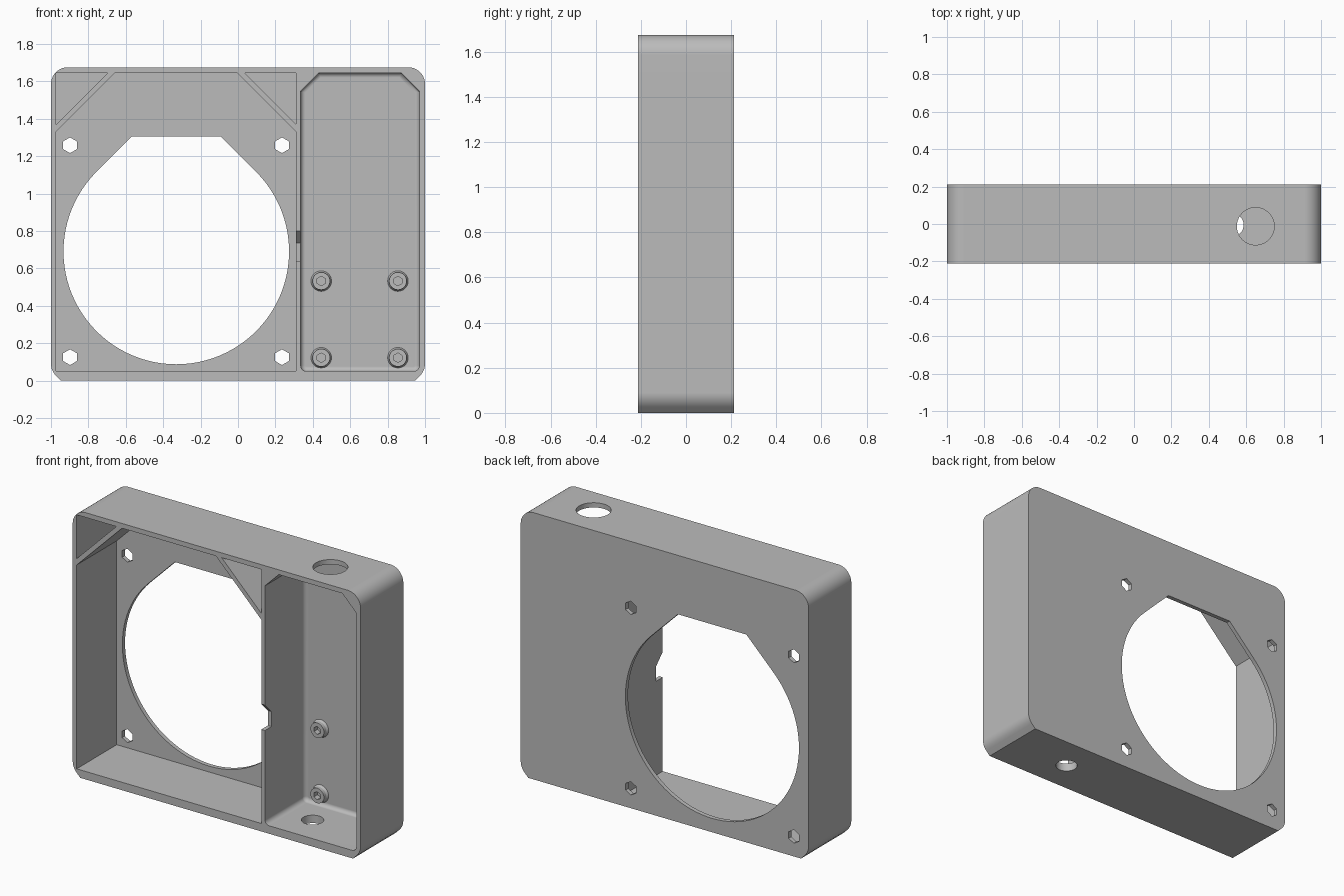
import bpy, bmesh, math

if "Cube" in bpy.data.objects:
    bpy.data.objects.remove(bpy.data.objects["Cube"], do_unlink=True)

FRONT, BACK, FLOOR = -0.212, 0.212, 0.185   # depth of rim, back face, pocket floor

grey = bpy.data.materials.new("plain grey")
grey.use_nodes = True
GREY = (0.5, 0.5, 0.5, 1)
grey.diffuse_color = GREY
grey.node_tree.nodes["Principled BSDF"].inputs["Base Color"].default_value = GREY


def arc(cx, cz, r, a0, a1, n):
    """Points along an arc, angles in degrees."""
    angles = [math.radians(a0 + (a1 - a0) * i / n) for i in range(n + 1)]
    return [(cx + r * math.cos(a), cz + r * math.sin(a)) for a in angles]


def ring(cx, cz, r, n, start=0):
    return arc(cx, cz, r, start, start + 360, n)[:-1]


def prism(name, outline, lo, hi, axis="y", fillet=0):
    """Extrude an outline along an axis; optionally round the edges of its far end."""
    place = {"x": lambda p, d: (d, p[0], p[1]),
             "y": lambda p, d: (p[0], d, p[1]),
             "z": lambda p, d: (p[0], p[1], d)}[axis]
    bm = bmesh.new()
    near = [bm.verts.new(place(p, lo)) for p in outline]
    far = [bm.verts.new(place(p, hi)) for p in outline]
    bm.faces.new(near)
    end = bm.faces.new(far)
    for i in range(len(outline)):
        j = (i + 1) % len(outline)
        bm.faces.new((near[i], near[j], far[j], far[i]))
    bmesh.ops.recalc_face_normals(bm, faces=bm.faces)
    if fillet:
        bmesh.ops.bevel(bm, geom=list(end.edges), offset=fillet, segments=5,
                        profile=0.5, affect="EDGES")
    mesh = bpy.data.meshes.new(name)
    bm.to_mesh(mesh)
    bm.free()
    mesh.materials.append(grey)
    obj = bpy.data.objects.new(name, mesh)
    bpy.context.collection.objects.link(obj)
    return obj


def activate(obj):
    bpy.ops.object.select_all(action="DESELECT")
    obj.select_set(True)
    bpy.context.view_layer.objects.active = obj


def cut(target, cutter):
    """Subtract the cutter and discard it."""
    mod = target.modifiers.new("cut", "BOOLEAN")
    mod.operation, mod.solver, mod.object = "DIFFERENCE", "EXACT", cutter
    activate(target)
    bpy.ops.object.modifier_apply(modifier=mod.name)
    bpy.data.objects.remove(cutter, do_unlink=True)


def smooth(obj):
    activate(obj)
    bpy.ops.object.shade_smooth_by_angle(angle=math.radians(30))
    mod = obj.modifiers.new("weighted normals", "WEIGHTED_NORMAL")
    mod.keep_sharp = True


# Housing block: round upper corners, lower corners ending in a 45 degree flat
TOP, R = 1.675, 0.09
right_side = ([(1 - R + R * math.tan(math.pi / 8), 0)]
              + arc(1 - R, R, R, -45, 0, 5)
              + arc(1 - R, TOP - R, R, 0, 90, 10))
left_side = [(-x, z) for x, z in reversed(right_side)]
housing = prism("housing", right_side + left_side, FRONT, BACK)

# Fan bay and the two triangular corner pockets beside its diagonal struts
L, D, B, T = -0.972, 0.31, 0.05, 1.645
bay = [(L, B), (D, B), (D, T - 0.315), (D - 0.315, T), (L + 0.315, T), (L, T - 0.315)]
cut(housing, prism("bay_cutter", bay, -0.3, FLOOR))
for x, s in ((L, 1), (D, -1)):
    corner = [(x, T), (x + s * 0.275, T), (x, T - 0.275)]
    cut(housing, prism("corner_cutter", corner, -0.3, FLOOR))

# Electronics bay with cut upper corners and filleted floor
E0, E1, C = 0.335, 0.97, 0.097
tray = (arc(E0 + 0.03, B + 0.03, 0.03, 180, 270, 5)
        + arc(E1 - 0.03, B + 0.03, 0.03, 270, 360, 5)
        + [(E1, T - C), (E1 - C, T), (E0 + C, T), (E0, T - C)])
cut(housing, prism("tray_cutter", tray, -0.3, FLOOR, fillet=0.025))

# Fan opening: circle with a flat-topped 45 degree crown
FX, FZ, FR, FLAT = -0.33, 0.69, 0.603, 1.305
half = FR * math.sqrt(2) - (FLAT - FZ)
opening = arc(FX, FZ, FR, 135, 405, 72) + [(FX + half, FLAT), (FX - half, FLAT)]
cut(housing, prism("opening_cutter", opening, 0.1, 0.3))

# Hexagonal fan screw holes
for x in (-0.898, 0.235):
    for z in (0.125, 1.258):
        cut(housing, prism("screw_cutter", ring(x, z, 0.042, 6, 30), 0.1, 0.3))

# Cable holes in the top and bottom walls, wire notch in the divider
cut(housing, prism("top_hole_cutter", ring(0.65, -0.012, 0.1, 40), 1.5, 1.8, "z"))
cut(housing, prism("bottom_hole_cutter", ring(0.522, -0.005, 0.064, 32), -0.1, 0.12, "z"))
notch = [(-0.3, 0.64), (FRONT + 0.065, 0.64), (FRONT + 0.065, 0.735),
         (FRONT, 0.8), (-0.3, 0.8)]
cut(housing, prism("notch_cutter", notch, D - 0.01, E0 + 0.01, "x"))
smooth(housing)

# Board standoffs: flared base, short post, hexagonal recess
STAND = 0.15
for i, (x, z) in enumerate((x, z) for x in (0.445, 0.855) for z in (0.122, 0.532)):
    post = prism(f"standoff_{i + 1}", ring(x, z, 0.047, 32), STAND, FLOOR + 0.005)
    cut(post, prism("recess_cutter", ring(x, z, 0.025, 6, 30), 0.1, FLOOR))
    smooth(post)
    flare = prism(f"standoff_base_{i + 1}", ring(x, z, 0.058, 32), FLOOR - 0.014, FLOOR + 0.005)
    for v in flare.data.vertices:
        if v.co.y < FLOOR - 0.01:
            v.co.x = x + (v.co.x - x) * 0.8
            v.co.z = z + (v.co.z - z) * 0.8
    cut(flare, prism("recess_cutter", ring(x, z, 0.025, 6, 30), 0.1, FLOOR))
    smooth(flare)
